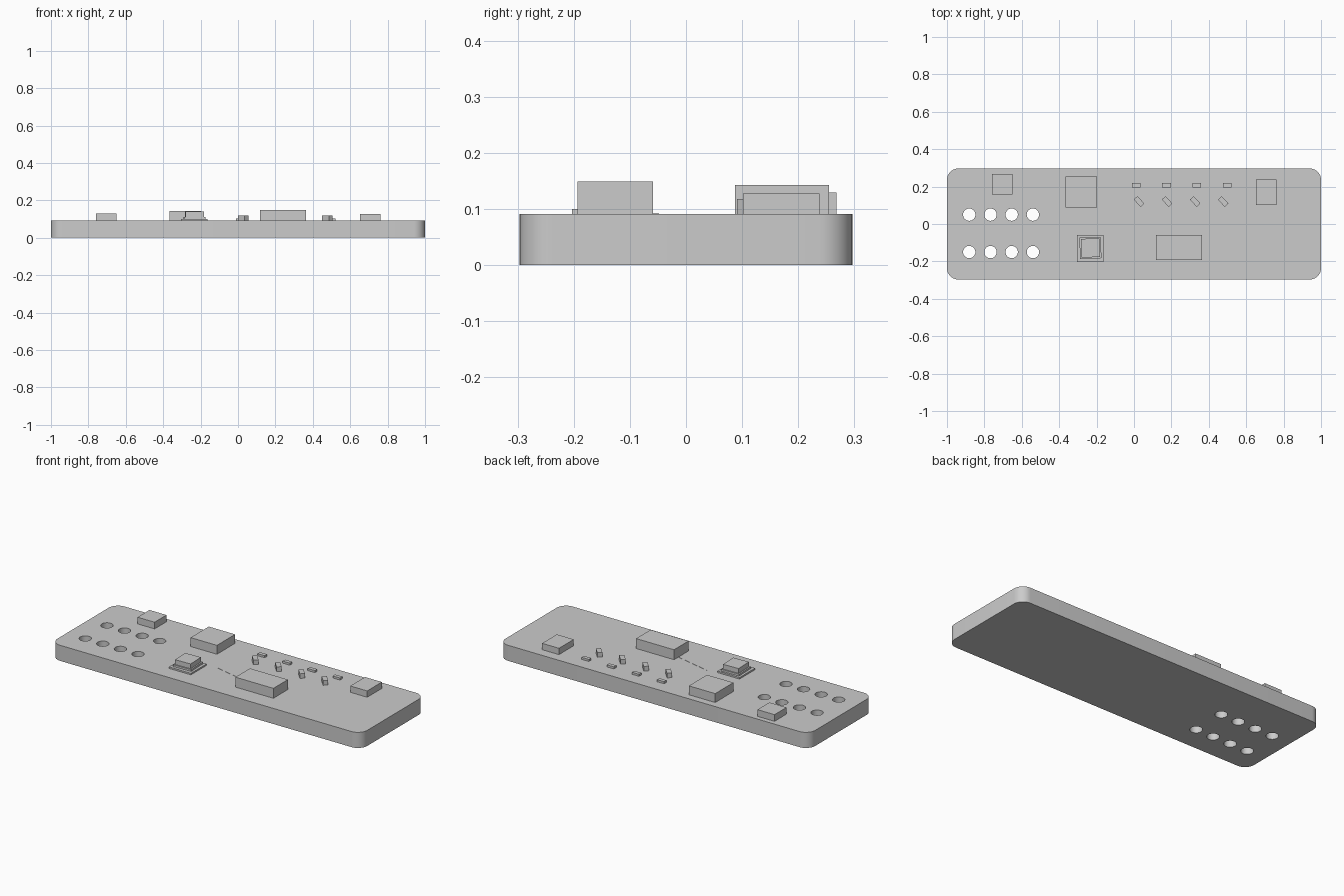
import bpy
import bmesh
from math import radians, atan2, hypot
from mathutils import Matrix, Vector

cube = bpy.data.objects.get("Cube")
if cube:
    bpy.data.objects.remove(cube, do_unlink=True)

# One flat colour for everything
grey = bpy.data.materials.new("plain_grey")
grey.use_nodes = True
GREY = (0.6, 0.6, 0.6, 1)
grey.diffuse_color = GREY
grey.node_tree.nodes["Principled BSDF"].inputs["Base Color"].default_value = GREY

TOP = 0.091  # height of the board surface


def make_object(name, bm):
    mesh = bpy.data.meshes.new(name)
    bm.to_mesh(mesh)
    bm.free()
    mesh.materials.append(grey)
    obj = bpy.data.objects.new(name, mesh)
    bpy.context.collection.objects.link(obj)
    return obj


def box(name, x, y, width, depth, top, bottom=TOP, turn=0):
    bm = bmesh.new()
    bmesh.ops.create_cube(bm, size=1)
    bm.transform(Matrix.Diagonal((width, depth, top - bottom, 1)))
    obj = make_object(name, bm)
    obj.location = (x, y, (top + bottom) / 2)
    obj.rotation_euler.z = turn
    return obj


# Board with rounded corners
bm = bmesh.new()
bmesh.ops.create_cube(bm, size=1)
bm.transform(Matrix.Translation((0, 0, TOP / 2)) @ Matrix.Diagonal((2, 0.593, TOP, 1)))
corners = [e for e in bm.edges if abs(e.verts[0].co.z - e.verts[1].co.z) > 0.01]
bmesh.ops.bevel(bm, geom=corners, offset=0.06, segments=10, profile=0.5, affect='EDGES')
board = make_object("board", bm)

# Two rows of round through-holes
bm = bmesh.new()
for col in range(4):
    for y in (0.05, -0.15):
        spot = Matrix.Translation((-0.881 + col * 0.1135, y, TOP / 2))
        bmesh.ops.create_cone(bm, cap_ends=True, segments=32, radius1=0.033,
                              radius2=0.033, depth=0.3, matrix=spot)
cutter = make_object("hole_cutter", bm)
cutter.hide_render = True
cut = board.modifiers.new("holes", 'BOOLEAN')
cut.operation = 'DIFFERENCE'
cut.solver = 'EXACT'
cut.object = cutter
bpy.ops.object.select_all(action='DESELECT')
board.select_set(True)
bpy.context.view_layer.objects.active = board
bpy.ops.object.modifier_apply(modifier=cut.name)
bpy.data.objects.remove(cutter, do_unlink=True)
bpy.ops.object.shade_smooth_by_angle(angle=radians(30))

# Plain block components
box("front_block", 0.241, -0.126, 0.245, 0.134, 0.149)
box("centre_chip", -0.282, 0.171, 0.17, 0.168, 0.143)
box("end_chip", 0.708, 0.17, 0.109, 0.136, 0.128)
box("corner_chip", -0.704, 0.213, 0.11, 0.11, 0.13)

# Stepped push button: flange, collar and cap
box("button_flange", -0.233, -0.131, 0.142, 0.144, 0.1)
box("button_collar", -0.233, -0.128, 0.114, 0.114, 0.111, turn=radians(2))
box("button_cap", -0.233, -0.128, 0.098, 0.1, 0.139, turn=radians(2))

# Rows of small parts: slanted ones in front, low flat ones behind
for i in range(4):
    box(f"slanted_part_{i + 1}", 0.027 + i * 0.15, 0.12, 0.054, 0.027, 0.118,
        turn=radians(-47))
    box(f"flat_part_{i + 1}", 0.012 + i * 0.162, 0.207, 0.046, 0.022, 0.103)

# Thin trace from the button towards the front block
start, end = Vector((-0.1, -0.05)), Vector((0.12, -0.1))
run = end - start
mid = (start + end) / 2
box("trace", mid.x, mid.y, hypot(*run), 0.003, TOP + 0.001, turn=atan2(run.y, run.x))
